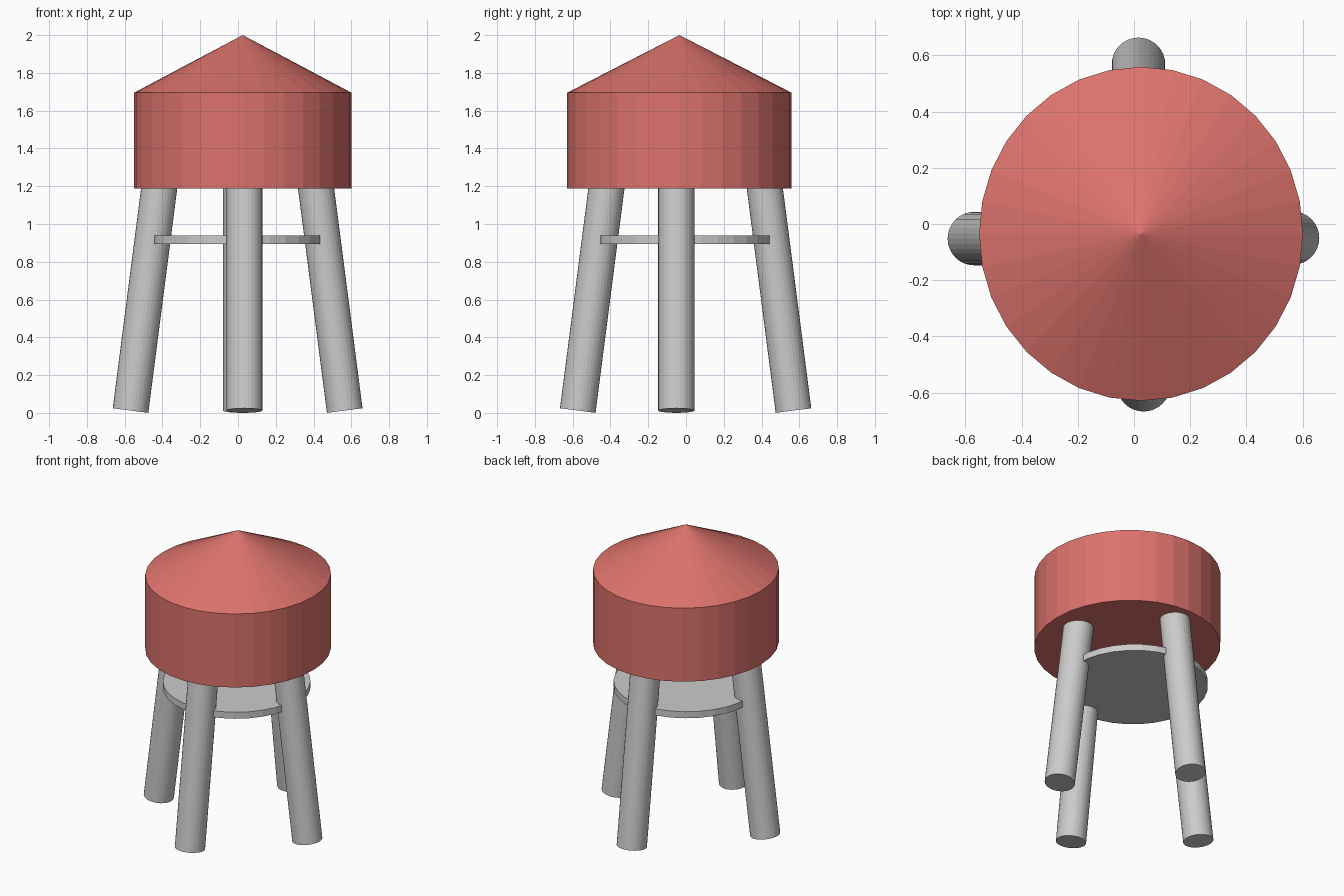
import bpy
from mathutils import Vector

if "Cube" in bpy.data.objects:
    bpy.data.objects.remove(bpy.data.objects["Cube"])

red = bpy.data.materials.new("red_paint")
red.diffuse_color = (0.72, 0.17, 0.15, 1)
red.use_nodes = True
red.node_tree.nodes["Principled BSDF"].inputs["Base Color"].default_value = red.diffuse_color


def drum(name, center, rx, ry, z0, z1, material=None, cone=False):
    """Upright 32-sided cylinder or cone between two heights."""
    bpy.ops.mesh.primitive_cone_add(
        vertices=32, radius1=1, radius2=0 if cone else 1, depth=z1 - z0,
        location=(center[0], center[1], (z0 + z1) / 2))
    ob = bpy.context.object
    ob.name = name
    ob.scale = (rx, ry, 1)
    if material:
        ob.data.materials.append(material)
    return ob


def leg(name, foot, top, radius=0.095):
    """Splayed round leg from foot centre to top centre."""
    a, b = Vector(foot), Vector(top)
    bpy.ops.mesh.primitive_cylinder_add(
        vertices=32, radius=radius, depth=(b - a).length, location=(a + b) / 2)
    ob = bpy.context.object
    ob.name = name
    ob.rotation_euler = (b - a).to_track_quat('Z', 'Y').to_euler()
    return ob


# Tank and conical roof
drum("tank", (0.025, -0.035), 0.576, 0.594, 1.187, 1.695, red)
drum("roof", (0.025, -0.035), 0.576, 0.594, 1.695, 2.0, red, cone=True)

# Platform disc between the legs
drum("platform", (-0.005, -0.008), 0.461, 0.466, 0.895, 0.94)

# Four splayed legs, tops sunk slightly into the tank
FOOT_Z, TOP_Z = 0.0125, 1.23
leg("left_leg", (-0.569, -0.052, FOOT_Z), (-0.412, -0.052, TOP_Z))
leg("right_leg", (0.565, -0.05, FOOT_Z), (0.408, -0.05, TOP_Z))
leg("front_leg", (0.034, -0.573, FOOT_Z), (0.034, -0.416, TOP_Z))
leg("back_leg", (0.016, 0.569, FOOT_Z), (0.016, 0.412, TOP_Z))
